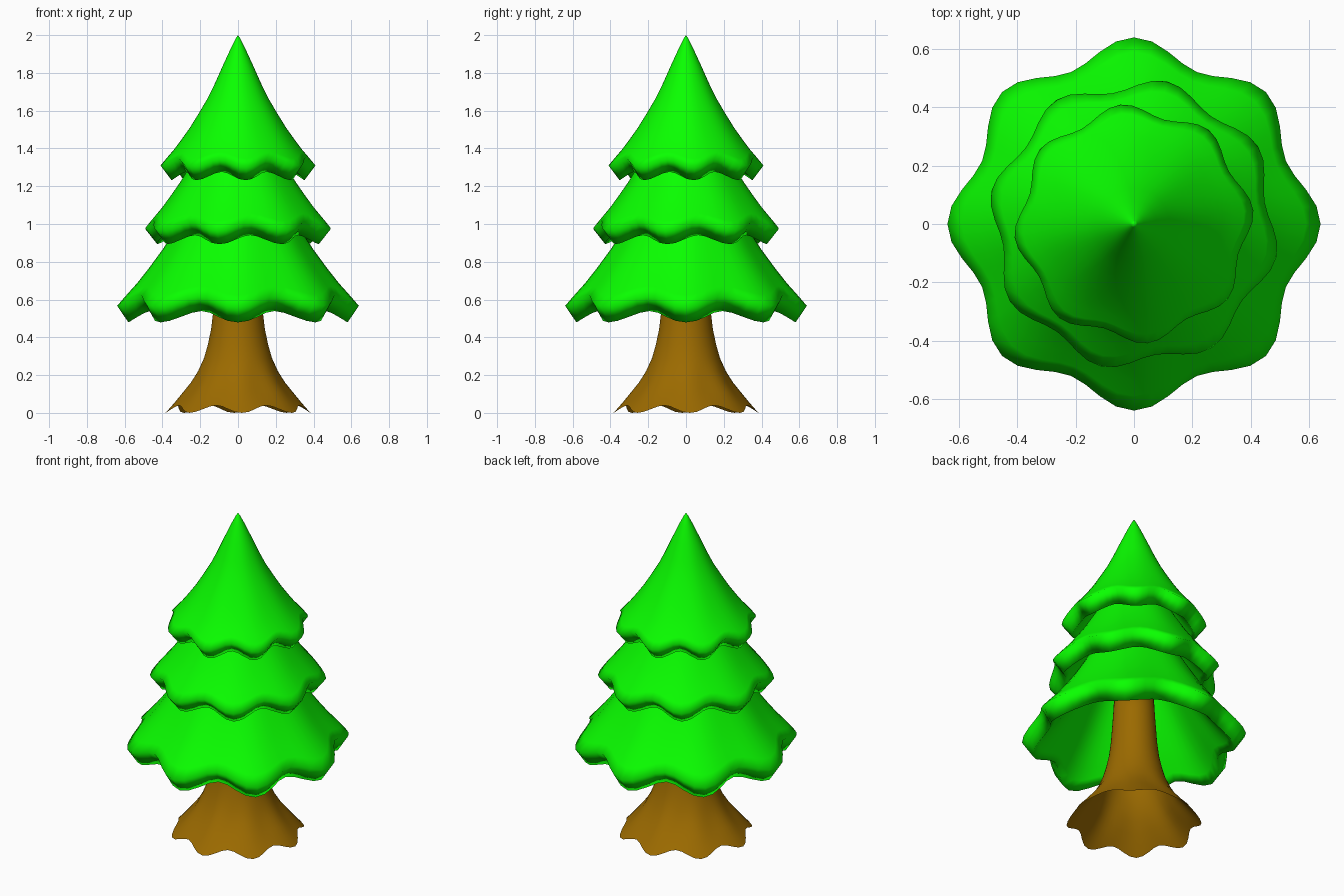
import bpy, bmesh, math

if "Cube" in bpy.data.objects:
    bpy.data.objects.remove(bpy.data.objects["Cube"])

SEG = 64    # points around each ring
LOBES = 8   # scallops around each part


def material(name, rgb):
    m = bpy.data.materials.new(name)
    m.diffuse_color = (*rgb, 1)
    m.use_nodes = True
    m.node_tree.nodes["Principled BSDF"].inputs["Base Color"].default_value = m.diffuse_color
    return m


green = material("needles", (0.003, 1.0, 0.0))
brown = material("bark", (0.33, 0.145, 0.0))


def loft(name, rings, offset, mat):
    """Skin scalloped rings (radius, z, radius wave, z wave) from bottom to top."""
    bm = bmesh.new()
    loops = []
    for r, z, dr, dz in rings:
        loop = []
        for i in range(SEG):
            a = 2 * math.pi * i / SEG + math.radians(offset)
            c = math.cos(LOBES * 2 * math.pi * i / SEG)
            rr = r + dr * c
            loop.append(bm.verts.new((rr * math.cos(a), rr * math.sin(a), z - dz * c)))
        loops.append(loop)
    for lo, hi in zip(loops, loops[1:]):
        for i in range(SEG):
            j = (i + 1) % SEG
            bm.faces.new((lo[i], lo[j], hi[j], hi[i]))
    bmesh.ops.remove_doubles(bm, verts=bm.verts, dist=1e-5)
    mesh = bpy.data.meshes.new(name)
    bm.to_mesh(mesh)
    bm.free()
    ob = bpy.data.objects.new(name, mesh)
    bpy.context.collection.objects.link(ob)
    mesh.materials.append(mat)
    bpy.context.view_layer.objects.active = ob
    ob.select_set(True)
    bpy.ops.object.shade_smooth_by_angle(angle=math.radians(130))
    ob.select_set(False)


# Flared trunk, hollow at the base, with root scallops
trunk = [(0.364, 0.02, 0.02, 0.02), (0.325, 0.062, 0.014, 0.011),
         (0.285, 0.11, 0.009, 0.004), (0.245, 0.16, 0.005, 0),
         (0.21, 0.22, 0.002, 0), (0.18, 0.29, 0, 0), (0.16, 0.36, 0, 0),
         (0.143, 0.44, 0, 0), (0.132, 0.53, 0, 0), (0.12, 0.7, 0, 0),
         (0.11, 0.88, 0, 0), (0, 0.88, 0, 0)]
loft("trunk", trunk, 3, brown)

# Foliage profile: fraction of rim radius, fraction of height
PROFILE = [(1, 0), (0.93, 0.05), (0.85, 0.105), (0.76, 0.175), (0.64, 0.275),
           (0.52, 0.39), (0.41, 0.5), (0.31, 0.62), (0.2, 0.765),
           (0.09, 0.905), (0.03, 0.975), (0, 1)]


def tier(name, R, z0, top, dr, dz, in_r, in_z, offset):
    """Thick scalloped cone: inner shell, bevelled rim, outer shell."""
    inner = [(f * (R - in_r), z0 - in_z + h * (top - z0) * 0.9,
              dr * f ** 3, dz * f ** 3) for f, h in reversed(PROFILE)]
    outer = [(f * R, z0 + h * (top - z0), dr * f ** 3, dz * f ** 3)
             for f, h in PROFILE]
    loft(name, inner + outer, offset, green)


tier("lower_branches", 0.602, 0.597, 1.62, 0.038, 0.03, 0.06, 0.088, 0)
tier("middle_branches", 0.478, 0.995, 1.82, 0.024, 0.024, 0.063, 0.078, -13)
tier("top_branches", 0.392, 1.33, 2.0, 0.02, 0.022, 0.058, 0.076, 6.5)
